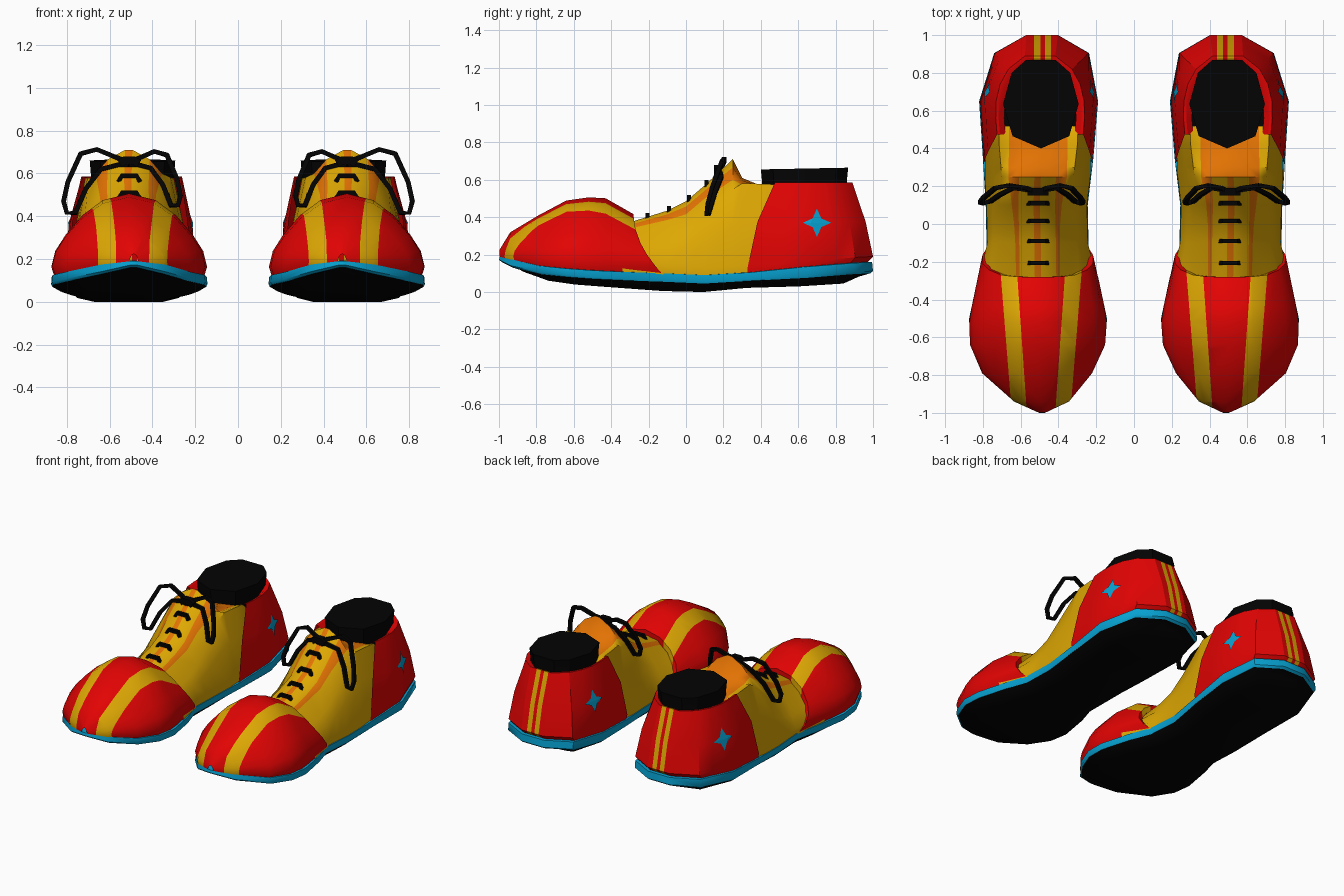
import bpy, bmesh, math
from mathutils import Vector
from mathutils.bvhtree import BVHTree

if "Cube" in bpy.data.objects:
    bpy.data.objects.remove(bpy.data.objects["Cube"])


def material(name, col):
    m = bpy.data.materials.new(name)
    m.diffuse_color = (*col, 1)
    m.use_nodes = True
    m.node_tree.nodes["Principled BSDF"].inputs["Base Color"].default_value = m.diffuse_color
    return m


RED = material("red", (0.76, 0.001, 0.001))
YELLOW = material("yellow", (0.73, 0.39, 0.001))
ORANGE = material("orange", (0.76, 0.17, 0.001))
BLUE = material("blue", (0.002, 0.36, 0.64))
BLACK = material("black", (0.001, 0.001, 0.001))

# Plan outline of the right shoe: y, outer x, inner x, welt top z, sole bottom z
PLAN = [(-1.0, .502, .472, .19, .15), (-.94, .635, .344, .175, .11), (-.79, .804, .222, .14, .06),
        (-.64, .868, .153, .125, .04), (-.5, .873, .143, .115, .03), (-.28, .825, .19, .105, .015),
        (-.13, .78, .24, .10, .005), (.1, .785, .245, .09, 0), (.35, .80, .215, .105, .022),
        (.65, .82, .19, .135, .03), (.905, .74, .238, .155, .045), (1.0, .571, .402, .16, .085)]
CX = .505


def lerp(a, b, t):
    return a + (b - a) * t


def interp(table, y):
    for a, b in zip(table, table[1:]):
        if y <= b[0]:
            t = max(0, (y - a[0]) / (b[0] - a[0]))
            return [lerp(p, q, t) for p, q in zip(a, b)]
    return list(table[-1])


def grid(rows, closed=False, caps=False, ladder=False):
    """Skin equal-length point rows; ladder bridges the first ring side to side."""
    bm = bmesh.new()
    vs = [[bm.verts.new(p) for p in r] for r in rows]
    n = len(rows[0])
    for a, b in zip(vs, vs[1:]):
        for i in range(n if closed else n - 1):
            j = (i + 1) % n
            bm.faces.new((a[i], a[j], b[j], b[i]))
    if caps:
        bm.faces.new(vs[0])
        bm.faces.new(vs[-1])
    if ladder:
        a = vs[0]
        for i in range(n // 2 - 1):
            bm.faces.new((a[i], a[i + 1], a[n - 2 - i], a[n - 1 - i]))
    bmesh.ops.recalc_face_normals(bm, faces=bm.faces)
    return bm


def finish(bm, name, mats, rule=None, smooth=45):
    """Colour faces by rule, then make the right part and its mirrored left twin."""
    if rule:
        for f in bm.faces:
            f.material_index = rule(f)
    for side, sx in (("right", 1), ("left", -1)):
        if sx < 0:
            bmesh.ops.scale(bm, vec=(-1, 1, 1), verts=bm.verts)
            bmesh.ops.reverse_faces(bm, faces=bm.faces)
        me = bpy.data.meshes.new(f"{side}_{name}")
        bm.to_mesh(me)
        for m in mats:
            me.materials.append(m)
        if smooth:
            me.polygons.foreach_set("use_smooth", [True] * len(me.polygons))
            me.set_sharp_from_angle(angle=math.radians(smooth))
        bpy.context.collection.objects.link(bpy.data.objects.new(me.name, me))
    bm.free()


def cut(bm, co, no):
    bmesh.ops.bisect_plane(bm, geom=bm.verts[:] + bm.edges[:] + bm.faces[:], plane_co=co, plane_no=no, dist=1e-5)


# Sole and welt: closed plan rings
ring = [(p[1], *p) for p in PLAN] + [(p[2], *p) for p in reversed(PLAN)]


def sole_row(sx, sy, z):
    return [(CX + (r[0] - CX) * sx, r[1] * sy, z(r)) for r in ring]


def welt_low(r):
    return r[4] - (.03 if r[1] < -.95 else .045 if r[1] < .6 else .06)


finish(grid([sole_row(.6, .93, lambda r: r[5]), sole_row(.88, .95, lambda r: r[5] + .018),
             sole_row(.985, .985, welt_low)], True, False, True), "sole", [BLACK])
finish(grid([sole_row(.985, .985, welt_low), sole_row(1, 1, lambda r: welt_low(r) + .012),
             sole_row(.995, .995, lambda r: r[4]), sole_row(.9, .95, lambda r: r[4] + .002)], True), "welt", [BLUE])

# Toe cap: domed cross-sections, stripes cut with slanted planes
DOME = [(.96, 0), (1, .12), (.95, .31), (.82, .5), (.6, .74), (.34, .92), (0, 1)]
DOME = DOME + [(-u, f) for u, f in DOME[-2::-1]]
rows = []
for y, top, s in ((-.998, .22, 1), (-.94, .315, 1), (-.79, .405, 1), (-.64, .485, 1), (-.52, .502, 1),
                  (-.43, .497, 1), (-.28, .412, 1), (-.28, .412, .9)):
    row = []
    for u, f in DOME:
        yy = y + (.15 * (1 - f) ** 2 if y == -.28 else 0)
        _, o, i, bt, _ = interp(PLAN, yy)
        h = (o - i) / 2 + (.012 if y == -.28 else 0)
        row.append(((o + i) / 2 + u * h * s, yy, bt + (top * s + .004 - bt) * f))
    rows.append(row)
bm = grid(rows)
for sg in (-1, 1):
    for x0, k in ((.075, .07), (.155, .08)):
        cut(bm, (.492 + sg * x0, -1, 0), (1, -sg * k, 0))


def toe_rule(f):
    c = f.calc_center_median()
    d, t = abs(c.x - .492), c.y + 1
    return 1 if .075 + .07 * t < d < .155 + .08 * t else 0


finish(bm, "toe_cap", [RED, YELLOW], toe_rule)

# Vamp with lace facings and tongue: y, ridge z, strip x, strip z, shoulder x, shoulder z
VAMP = [(-.34, .36, .115, .33, .22, .25), (-.1, .435, .118, .385, .21, .29), (0, .485, .122, .415, .205, .33),
        (.1, .57, .132, .50, .20, .41), (.25, .71, .155, .60, .19, .55), (.30, .61, .155, .575, .195, .58),
        (.42, .56, .155, .56, .207, .578), (.47, .555, .155, .555, .208, .575), (.52, .53, .155, .53, .2, .54)]
rows = []
for y, zt, xs, zs, xm, zm in VAMP:
    _, o, i, bt, _ = interp(PLAN, y)
    c, h = (o + i) / 2, (o - i) / 2 * (.985 if y < .3 else .965 if y < .4 else .945)
    half = [(h * .99, bt - .005), (h, bt + .04), (lerp(h, xm, .5), lerp(bt + .04, zm, .55)), (xm, zm),
            (xs, zs), (.097, lerp(zs, zt, .6)), (.017, zt)]
    rows.append([(c + x, y, z) for x, z in half] + [(c - x, y, z) for x, z in reversed(half)])


def vamp_rule(f):
    c = f.calc_center_median()
    d = abs(c.x - (interp(PLAN, c.y)[1] + interp(PLAN, c.y)[2]) / 2)
    if c.y > .25:
        return 1 if d < .15 else 0
    return 1 if d < .015 or .1 < d < .135 else 0


finish(grid(rows), "vamp_and_tongue", [YELLOW, ORANGE], vamp_rule)

# Heel counter: stacked U-shaped rows from the welt to the collar, then in to the sock
base = [(y, *interp(PLAN, y)[1:4]) for y in (.33, .5, .65, .8, .905, 1.0)]
collar = [(.475, .228), (.56, .235), (.65, .233), (.74, .212), (.82, .168), (.89, .08)]


def heel_row(t, z, sx=1, sy=1, inset=0):
    pts = []
    for k, sg in ((1, 1), (2, -1)):
        side = []
        for b, (cy, ch) in zip(base, collar):
            x = lerp(CX + (b[k] - CX) * sx, .497 + sg * (ch - inset), t)
            y = lerp(b[0] * (sy if b[0] > .6 else 1), cy - inset * (cy > .7), t)
            side.append((x, y, lerp(b[3] + z, z, min(1, t * 9))))
        pts += side if sg > 0 else side[::-1]
    return pts


bm = grid([heel_row(0, -.002, .965, .97), heel_row(0, .03, .985, 1), heel_row(.36, .375), heel_row(1, .585),
           heel_row(1, .582, 1, 1, .015), heel_row(1, .555, 1, 1, .045)])
tree = BVHTree.FromBMesh(bm)
for d in (-.045, -.012, .012, .045):
    cut(bm, (.484 + d, 0, 0), (1, 0, 0))


def heel_rule(f):
    c = f.calc_center_median()
    return 1 if c.y > .8 and .012 < abs(c.x - .484) < .045 else 0


finish(bm, "heel_counter", [RED, YELLOW], heel_rule, 30)

# Four-pointed stars laid on both heel walls
for label, sg in (("outer", 1), ("inner", -1)):
    bm = bmesh.new()

    def on_wall(r, a):
        y, z = .70 + r * math.cos(a), .37 + r * math.sin(a)
        hit = tree.ray_cast(Vector((CX + sg, y, z)), Vector((-sg, 0, 0)))[0]
        return bm.verts.new((hit.x + sg * .007, y, z))

    mid = on_wall(0, 0)
    inner = [on_wall(.033, k * math.pi / 4) for k in range(8)]
    tips = [on_wall(.076, k * math.pi / 2) for k in range(4)]
    for k in range(8):
        bm.faces.new((mid, inner[k], inner[(k + 1) % 8]))
    for k in range(4):
        bm.faces.new((inner[2 * k - 1], tips[k], inner[2 * k]))
        bm.faces.new((inner[2 * k], tips[k], inner[2 * k + 1]))
    bmesh.ops.recalc_face_normals(bm, faces=bm.faces)
    finish(bm, f"{label}_star", [BLUE], None, 0)

# Sock: closed black plug in the collar
sock = [(0, .40), (.15, .465), (.2, .635), (.155, .80), (.08, .867)]
sock = sock + [(-x, y) for x, y in sock[:0:-1]]
finish(grid([[(.493 + x * s, .635 + (y - .635) * s, z + (y - .635) * .02) for x, y in sock]
             for s, z in ((.96, .5), (.97, .59), (1, .66))], True, True), "sock", [BLACK], None, 30)


# Laces: square tubes swept along short paths
def tube(path, r):
    pts = [Vector(p) for p in path]
    rows = []
    for k, p in enumerate(pts):
        d = (pts[min(k + 1, len(pts) - 1)] - pts[max(k - 1, 0)]).normalized()
        s = d.cross(Vector((0, 1, 0))).normalized()
        t = d.cross(s)
        rows.append([p + s * r * i + t * r * j for i, j in ((1, 1), (-1, 1), (-1, -1), (1, -1))])
    return grid(rows, True, True)


for k, y in enumerate((-.206, -.09, .016, .11)):
    z, c = interp(VAMP, y)[1], .508
    finish(tube([(c - .05, y, z - .02), (c - .035, y, z + .01), (c + .035, y, z + .01), (c + .05, y, z - .02)],
                .011), f"lace_rung_{k + 1}", [BLACK], None, 0)

LOOP = [(0, .165, .655), (.06, .19, .675), (.15, .205, .712), (.225, .19, .692), (.285, .14, .56), (.305, .115, .47),
        (.29, .11, .415), (.25, .12, .415), (.2, .155, .53), (.13, .19, .62), (.05, .18, .64), (0, .165, .64)]
for label, sx, sz in (("outer", 1, 1), ("inner", -.79, .85)):
    finish(tube([(.51 + x * sx, y, .65 + (z - .65) * sz) for x, y, z in LOOP], .011),
           f"{label}_bow_loop", [BLACK], None, 0)
finish(tube([(.463, .17, .645), (.486, .17, .66), (.53, .17, .66), (.553, .17, .645)], .02),
       "bow_knot", [BLACK], None, 0)
